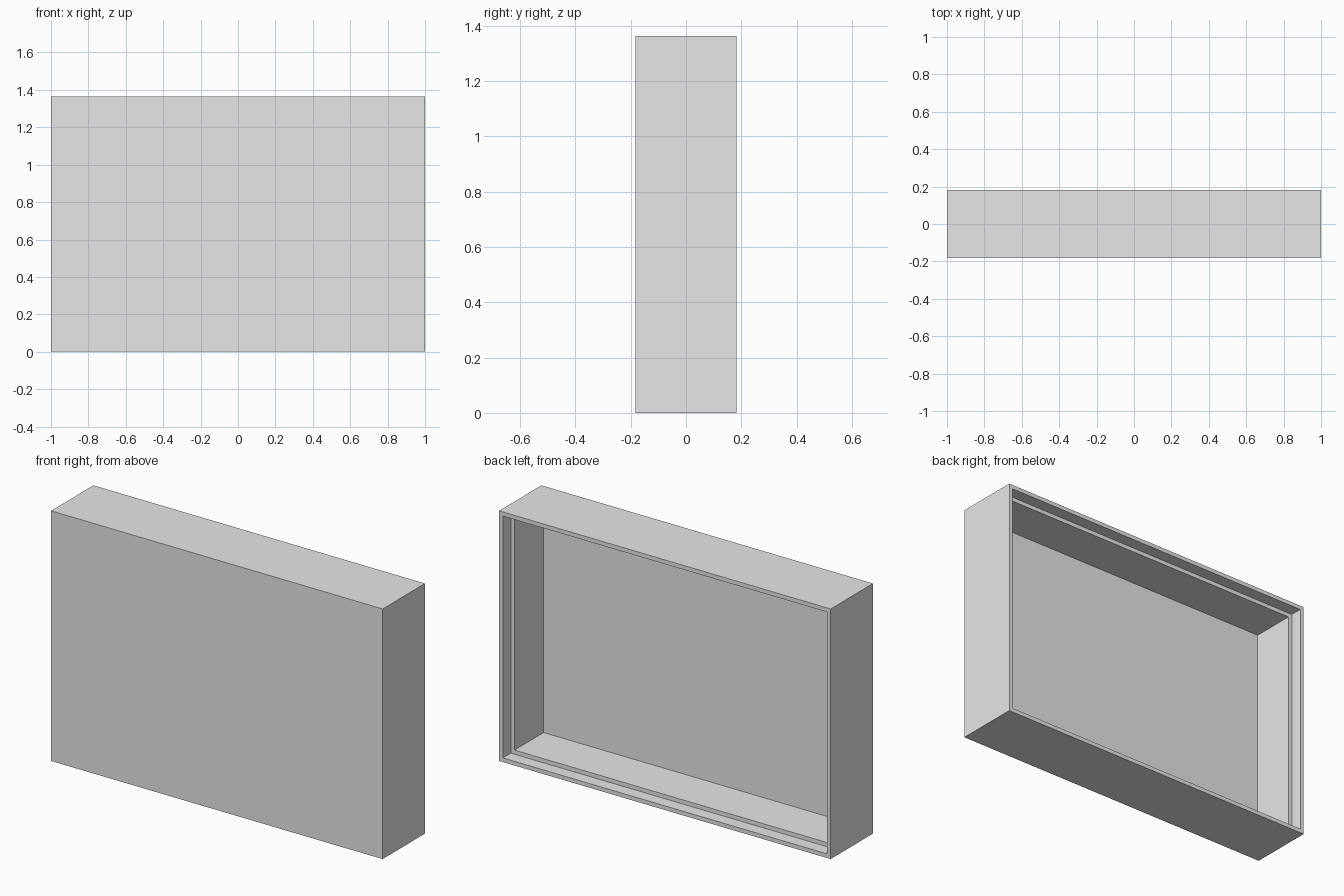
import bpy
import bmesh

cube = bpy.data.objects.get("Cube")
if cube:
    bpy.data.objects.remove(cube, do_unlink=True)

# One unit step of the design: wall is two steps, lip recess is one
STEP = 2 / 88
WIDTH, HEIGHT, DEPTH = 88 * STEP, 60 * STEP, 16 * STEP
WALL, LIP, LIP_DEPTH = 2 * STEP, STEP, 3 * STEP

grey = bpy.data.materials.new("light_grey")
grey.use_nodes = True
colour = (0.8, 0.8, 0.8, 1)
grey.diffuse_color = colour
grey.node_tree.nodes["Principled BSDF"].inputs["Base Color"].default_value = colour

bm = bmesh.new()


def ring(inset, y):
    """Rectangle of vertices, inset from the outer walls, at depth y."""
    x = WIDTH / 2 - inset
    low, high = inset, HEIGHT - inset
    return [bm.verts.new((px, y, pz))
            for px, pz in ((-x, low), (x, low), (x, high), (-x, high))]


# Closed front, outer walls, rear rim, lip recess, inner walls, inner floor
front, back = -DEPTH / 2, DEPTH / 2
rings = [
    ring(0, front),
    ring(0, back),
    ring(LIP, back),
    ring(LIP, back - LIP_DEPTH),
    ring(WALL, back - LIP_DEPTH),
    ring(WALL, front + WALL),
]
for a, b in zip(rings, rings[1:]):
    for i in range(4):
        j = (i + 1) % 4
        bm.faces.new((a[i], a[j], b[j], b[i]))
bm.faces.new(rings[0])
bm.faces.new(rings[-1])
bmesh.ops.recalc_face_normals(bm, faces=bm.faces)

mesh = bpy.data.meshes.new("case_shell")
bm.to_mesh(mesh)
bm.free()
mesh.materials.append(grey)
shell = bpy.data.objects.new("case_shell", mesh)
bpy.context.collection.objects.link(shell)
